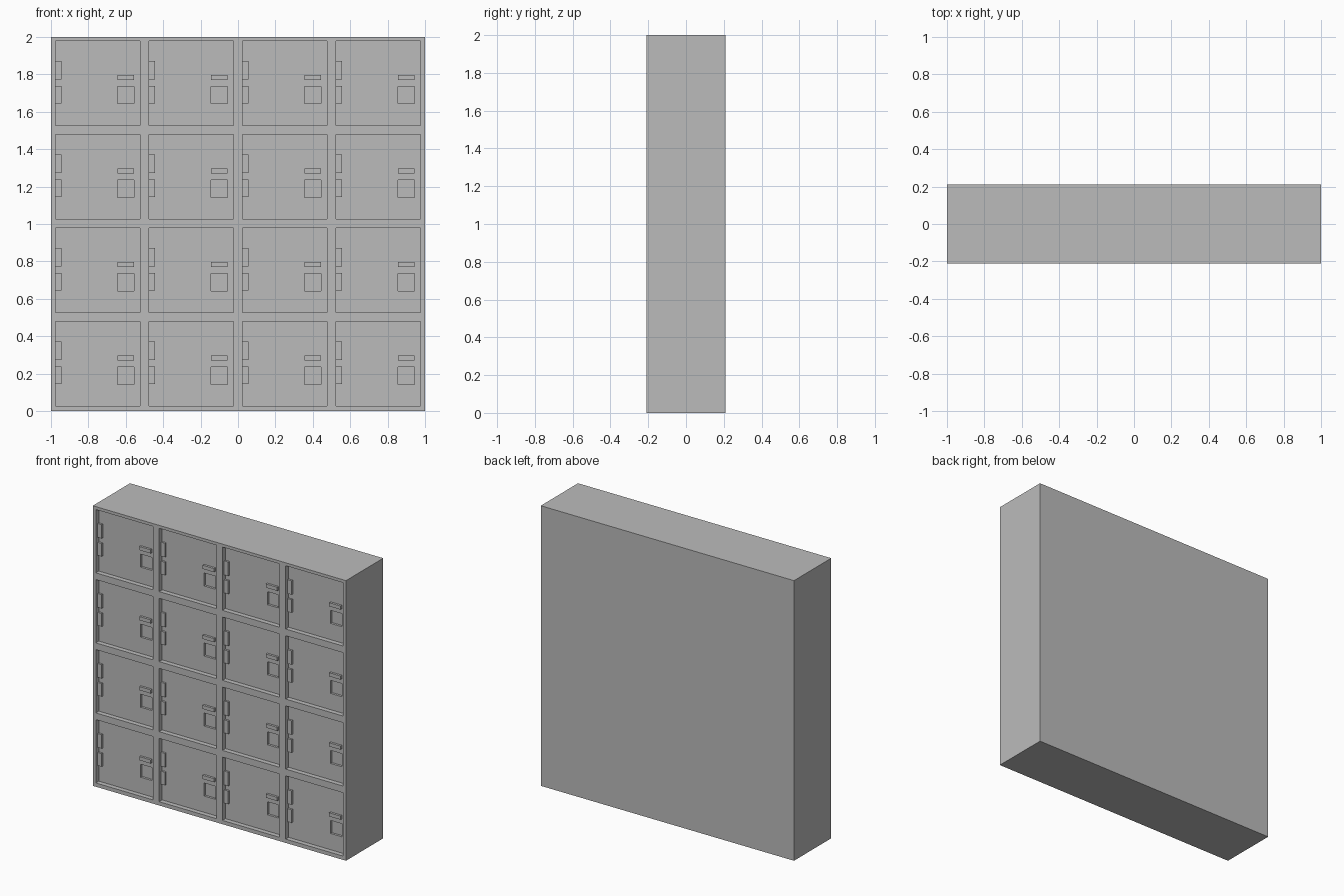
import bpy
import bmesh
from mathutils import Matrix, Vector

cube = bpy.data.objects.get("Cube")
if cube:
    bpy.data.objects.remove(cube, do_unlink=True)

grey = bpy.data.materials.new("locker grey")
grey.use_nodes = True
colour = (0.5, 0.5, 0.5, 1)
grey.diffuse_color = colour
grey.node_tree.nodes["Principled BSDF"].inputs["Base Color"].default_value = colour

FRONT, BACK = -0.21, 0.21
DOOR = FRONT + 0.034          # door surface, set back in the frame
CELL = 0.5
CENTRES = [(-0.75 + CELL * i, 0.253 + CELL * j) for j in range(4) for i in range(4)]


def boxes(name, bounds):
    """One object holding a box for each (low corner, high corner) pair."""
    bm = bmesh.new()
    for low, high in bounds:
        low, high = Vector(low), Vector(high)
        matrix = Matrix.Translation((low + high) / 2) @ Matrix.Diagonal((*(high - low), 1))
        bmesh.ops.create_cube(bm, size=1, matrix=matrix)
    mesh = bpy.data.meshes.new(name)
    bm.to_mesh(mesh)
    bm.free()
    mesh.materials.append(grey)
    obj = bpy.data.objects.new(name, mesh)
    bpy.context.collection.objects.link(obj)
    return obj


def per_cell(name, x0, x1, z0, z1, y0, y1):
    """Repeat a box, given relative to the cell centre, in all cells."""
    return boxes(name, [((cx + x0, y0, cz + z0), (cx + x1, y1, cz + z1))
                        for cx, cz in CENTRES])


def cut(target, cutter):
    mod = target.modifiers.new("cut", 'BOOLEAN')
    mod.operation = 'DIFFERENCE'
    mod.solver = 'EXACT'
    mod.object = cutter
    bpy.context.view_layer.objects.active = target
    bpy.ops.object.modifier_apply(modifier=mod.name)
    bpy.data.objects.remove(cutter, do_unlink=True)


# Cabinet with set-back doors and a square latch recess in each door
cabinet = boxes("cabinet", [((-1, FRONT, 0), (1, BACK, 2))])
cut(cabinet, per_cell("door_cutter", -0.226, 0.226, -0.226, 0.226, FRONT - 0.05, DOOR))
cut(cabinet, per_cell("latch_cutter", 0.105, 0.194, -0.11, -0.017, FRONT - 0.05, DOOR + 0.016))

# Hinges and handles, sunk slightly into the doors
SINK = DOOR + 0.004
per_cell("upper_hinges", -0.228, -0.194, 0.02, 0.119, DOOR - 0.014, SINK)
per_cell("lower_hinges", -0.228, -0.194, -0.109, -0.016, DOOR - 0.014, SINK)
per_cell("handles", 0.105, 0.194, 0.018, 0.044, DOOR - 0.016, SINK)
